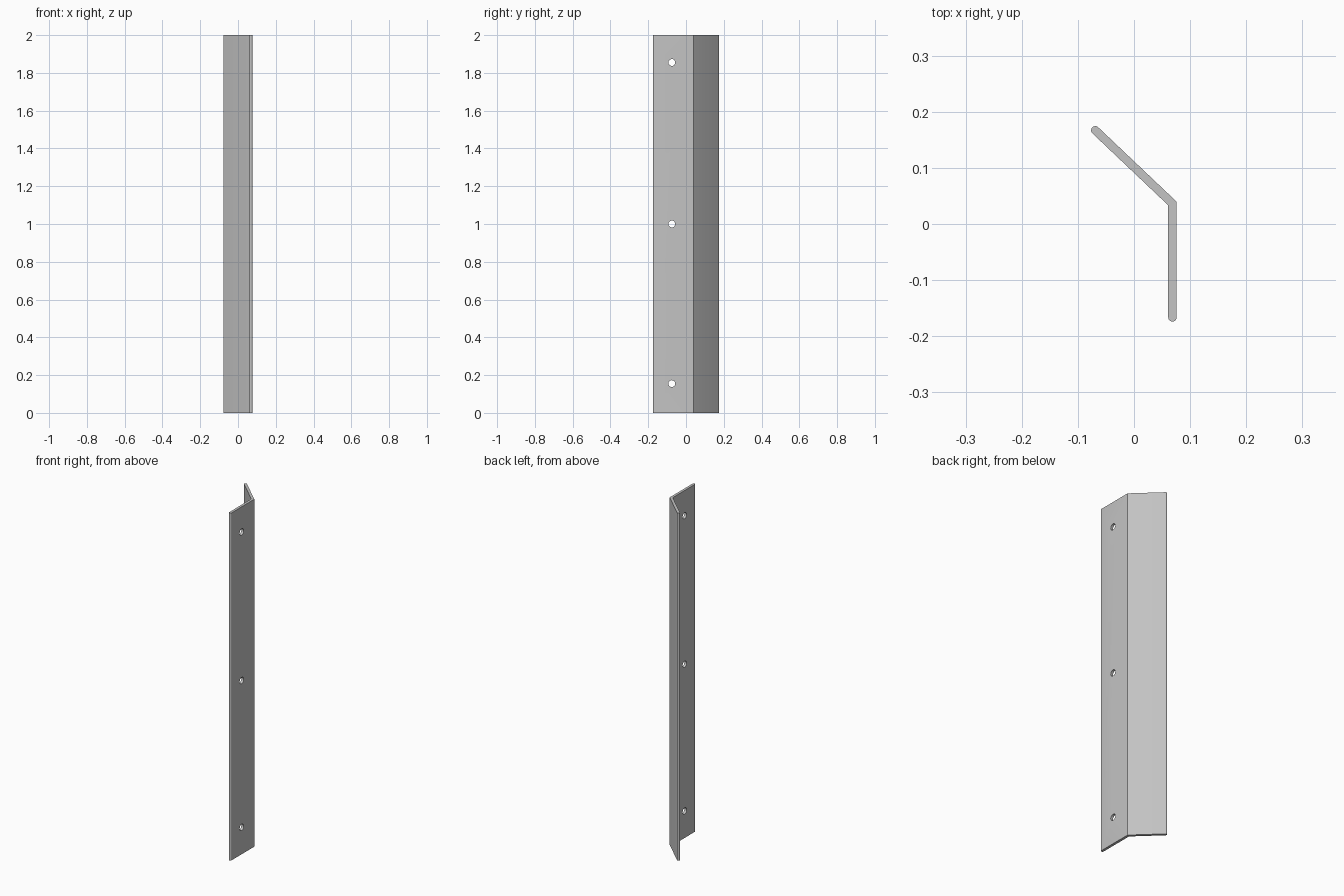
import bpy, bmesh, math
from mathutils import Vector, Matrix

cube = bpy.data.objects.get("Cube")
if cube:
    bpy.data.objects.remove(cube, do_unlink=True)

HEIGHT = 2.0
R = 0.0075              # half the sheet thickness
HOLE_Y, HOLE_R = -0.075, 0.018

grey = bpy.data.materials.new("plain grey")
grey.use_nodes = True
colour = (0.55, 0.55, 0.55, 1)
grey.diffuse_color = colour
grey.node_tree.nodes["Principled BSDF"].inputs["Base Color"].default_value = colour

# Centreline of the bent sheet: straight flange, then slanted flange
front = Vector((0.0685, -0.1665))
bend = Vector((0.0685, 0.0365))
back = Vector((-0.069, 0.167))


def round_end(centre, direction, steps=10):
    """Half circle around a sheet edge, from its right to its left side."""
    start = math.atan2(direction.y, direction.x) - math.pi / 2
    return [centre + R * Vector((math.cos(start + math.pi * i / steps),
                                 math.sin(start + math.pi * i / steps)))
            for i in range(steps + 1)]


# Mitred corner offset
d1, d2 = (bend - front).normalized(), (back - bend).normalized()
n1, n2 = Vector((d1.y, -d1.x)), Vector((d2.y, -d2.x))
mitre = (n1 + n2).normalized()
mitre *= R / mitre.dot(n1)
profile = (round_end(front, -d1) + [bend + mitre]
           + round_end(back, d2) + [bend - mitre])

# Extrude the profile upwards
bm = bmesh.new()
face = bm.faces.new([bm.verts.new((p.x, p.y, 0)) for p in profile])
top = bmesh.ops.extrude_face_region(bm, geom=[face])
bmesh.ops.translate(bm, vec=(0, 0, HEIGHT),
                    verts=[g for g in top["geom"] if isinstance(g, bmesh.types.BMVert)])
bmesh.ops.recalc_face_normals(bm, faces=bm.faces)
mesh = bpy.data.meshes.new("corner_guard")
bm.to_mesh(mesh)
bm.free()
guard = bpy.data.objects.new("corner_guard", mesh)
bpy.context.collection.objects.link(guard)
mesh.materials.append(grey)

# Three screw holes through the straight flange
bm = bmesh.new()
for z in (0.155, 1.0, 1.855):
    bmesh.ops.create_cone(
        bm, cap_ends=True, segments=32, radius1=HOLE_R, radius2=HOLE_R, depth=0.1,
        matrix=Matrix.Translation((front.x, HOLE_Y, z)) @ Matrix.Rotation(math.pi / 2, 4, 'Y'))
cut_mesh = bpy.data.meshes.new("hole_cutter")
bm.to_mesh(cut_mesh)
bm.free()
cut_mesh.materials.append(grey)
cutter = bpy.data.objects.new("hole_cutter", cut_mesh)
bpy.context.collection.objects.link(cutter)
cutter.hide_render = True

holes = guard.modifiers.new("holes", 'BOOLEAN')
holes.operation = 'DIFFERENCE'
holes.solver = 'EXACT'
holes.object = cutter

bpy.ops.object.select_all(action='DESELECT')
guard.select_set(True)
bpy.context.view_layer.objects.active = guard
bpy.ops.object.modifier_apply(modifier=holes.name)
bpy.data.objects.remove(cutter, do_unlink=True)
bpy.ops.object.shade_smooth_by_angle(angle=math.radians(30))
